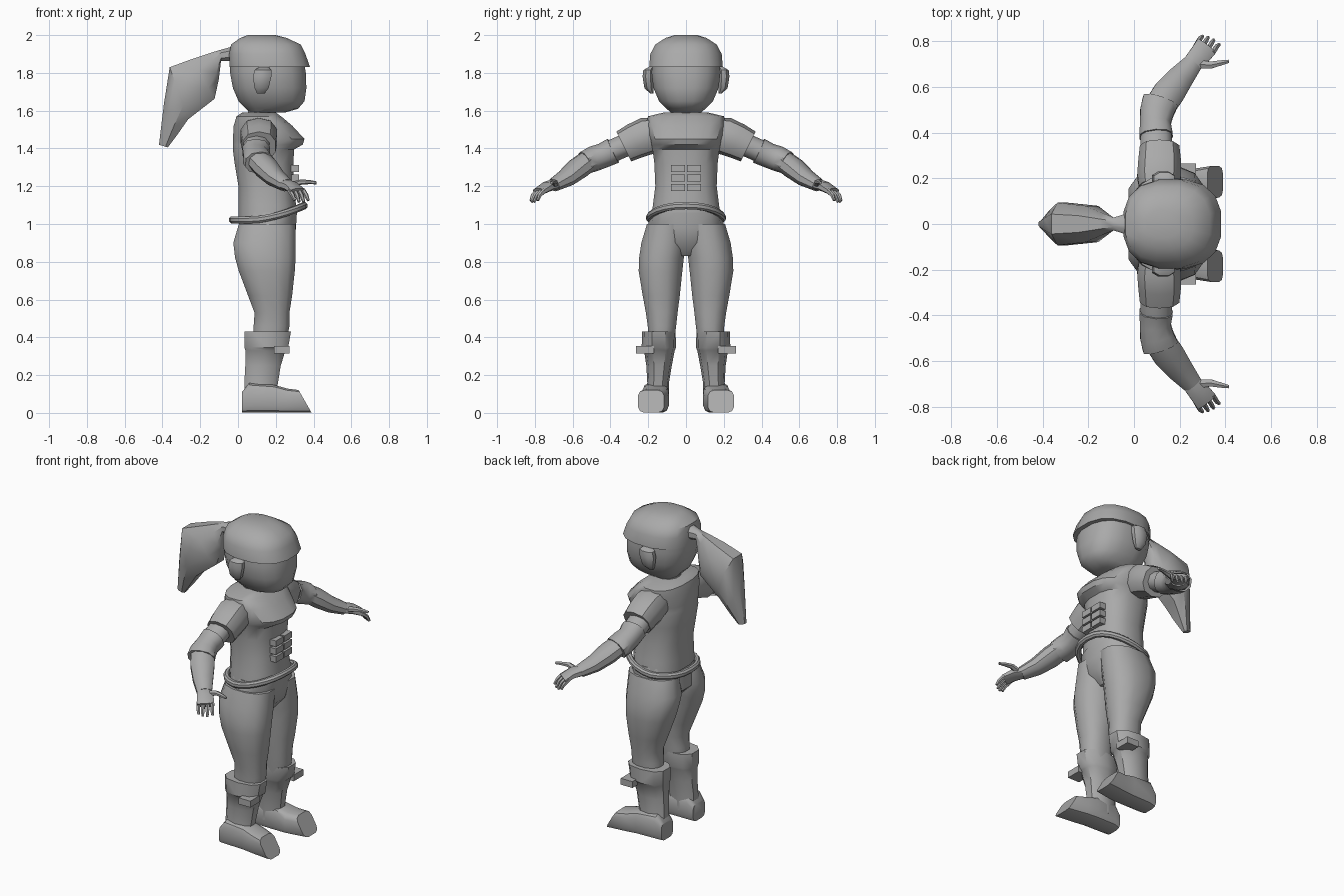
import bpy, bmesh, math
from mathutils import Vector

mat = bpy.data.materials.new("plain grey")
mat.diffuse_color = (0.4, 0.4, 0.4, 1)


def ring(c, u, v, n, p):
    """Superellipse ring of n points around c, with half axes u and v."""
    pts = []
    for i in range(n):
        a = 2 * math.pi * (i + 0.5) / n
        ca, sa = math.cos(a), math.sin(a)
        pts.append(Vector(c) + Vector(u) * math.copysign(abs(ca) ** (2 / p), ca)
                   + Vector(v) * math.copysign(abs(sa) ** (2 / p), sa))
    return pts


def loft(name, rings, side=1, closed=False, angle=40):
    """Skin a list of equal rings, capped at both ends unless closed."""
    bm = bmesh.new()
    vs = [[bm.verts.new((q.x, q.y * side, q.z)) for q in r] for r in rings]
    n = len(vs[0])
    pairs = list(zip(vs, vs[1:])) + ([(vs[-1], vs[0])] if closed else [])
    for a, b in pairs:
        for i in range(n):
            j = (i + 1) % n
            bm.faces.new((a[i], a[j], b[j], b[i]))
    if not closed:
        bm.faces.new(vs[0])
        bm.faces.new(vs[-1])
    bmesh.ops.recalc_face_normals(bm, faces=bm.faces)
    me = bpy.data.meshes.new(name)
    bm.to_mesh(me)
    bm.free()
    me.materials.append(mat)
    ob = bpy.data.objects.new(name, me)
    bpy.context.collection.objects.link(ob)
    bpy.ops.object.select_all(action='DESELECT')
    ob.select_set(True)
    bpy.context.view_layer.objects.active = ob
    bpy.ops.object.shade_smooth_by_angle(angle=math.radians(angle))
    return ob


def stack(name, rows, n=14, p=2.4, side=1, angle=40):
    """Loft of level rings, each given as (z, x0, x1, y0, y1)."""
    loft(name, [ring(((a + b) / 2, (c + d) / 2, z), ((b - a) / 2, 0, 0),
                     (0, (d - c) / 2, 0), n, p) for z, a, b, c, d in rows], side, False, angle)


def limb(name, rows, n=10, p=2.2, side=1, angle=40):
    """Loft along a path, rows (x, y, z, level radius, upright radius)."""
    cs = [Vector(r[:3]) for r in rows]
    rings = []
    for i, r in enumerate(rows):
        d = (cs[min(i + 1, len(cs) - 1)] - cs[max(i - 1, 0)]).normalized()
        u = d.cross(Vector((0, 0, 1))).normalized()
        rings.append(ring(cs[i], u * r[3], u.cross(d) * r[4], n, p))
    loft(name, rings, side, False, angle)


def box(name, x0, x1, y0, y1, z0, z1, side=1):
    r = [[Vector((x, y, z)) for x, y in ((x0, y0), (x1, y0), (x1, y1), (x0, y1))] for z in (z0, z1)]
    loft(name, r, side, False, 30)


def sym(z, a, b, h):
    return (z, a, b, -h, h)


# head and neck
stack("head", [sym(1.59, .06, .25, .08), sym(1.61, .04, .32, .105), sym(1.65, .0, .355, .145),
               sym(1.72, -.03, .365, .175), sym(1.80, -.045, .362, .185),
               sym(1.87, -.045, .35, .18)], 16, 2.5)
stack("neck", [sym(1.53, .04, .21, .09), sym(1.57, .05, .20, .08), sym(1.64, .05, .21, .08)], 12, 2.1)

# hair cap with overhanging fringe
stack("hair_cap", [sym(1.83, -.048, .385, .198), sym(1.90, -.05, .36, .192),
                   sym(1.95, -.04, .335, .165), sym(1.985, .01, .26, .11),
                   sym(2.0, .05, .20, .06)], 16, 2.5)

# ponytail: top and bottom edge points plus half width
tail = [(-.0, 1.95, .0, 1.86, .06), (-.09, 1.925, -.09, 1.86, .03), (-.15, 1.91, -.10, 1.76, .05),
        (-.25, 1.88, -.12, 1.655, .085), (-.365, 1.84, -.26, 1.545, .10),
        (-.395, 1.64, -.32, 1.465, .06), (-.42, 1.42, -.37, 1.405, .018)]
loft("ponytail", [ring(((a + c) / 2, 0, (b + d) / 2), ((a - c) / 2, 0, (b - d) / 2),
                       (0, h, 0), 8, 2.3) for a, b, c, d, h in tail])

# shirt, with the mantle standing proud of the chest
stack("shirt", [sym(1.03, 0, .31, .185), sym(1.10, .0, .31, .178), sym(1.20, .0, .295, .165),
                sym(1.32, -.02, .295, .17), sym(1.395, -.03, .30, .18), sym(1.42, -.03, .345, .185),
                sym(1.45, -.03, .355, .19), sym(1.52, -.025, .29, .21), sym(1.57, -.01, .23, .205),
                sym(1.59, .02, .20, .12)], 16, 2.5, angle=35)

# stomach pads
for s in (1, -1):
    for i in range(3):
        z = 1.175 + i * .05
        box("stomach_pad", .26, .322, .006, .08, z, z + .038, s)

# belt, rising at the front
belt = []
for i in range(24):
    a = 2 * math.pi * i / 24
    ca, sa = math.cos(a), math.sin(a)
    x, y = .16 + .19 * ca, .195 * math.copysign(abs(sa) ** .85, sa)
    z = 1.022 + .075 * max(0, (x - .08) / .27) ** 1.6
    belt.append(ring((x, y, z), Vector((ca, sa, 0)) * .018, (0, 0, .02), 8, 2.2))
loft("belt", belt, closed=True)

# hips
stack("hips", [sym(.83, .06, .24, .05), sym(.90, -.01, .30, .15), sym(.98, 0, .31, .205),
               sym(1.06, .01, .315, .185)], 14, 2.4)

for s in (1, -1):
    # ear
    stack("ear", [(1.69, .10, .14, .17, .19), (1.72, .085, .165, .17, .222), (1.78, .075, .18, .17, .232),
                  (1.815, .085, .18, .17, .228), (1.83, .11, .165, .17, .20)], 8, 2.2, s)

    # trouser leg
    stack("trouser_leg", [(.38, .08, .26, .06, .20), (.46, .08, .275, .05, .205), (.53, .085, .275, .042, .215),
                          (.62, .05, .29, .03, .232), (.75, .0, .305, .016, .254),
                          (.82, -.02, .31, .008, .252), (.90, -.03, .31, -.01, .24),
                          (1.0, .0, .31, -.01, .21)], 12, 2.3, s)

    # boot shaft with cuff
    stack("boot_shaft", [(.06, .03, .20, .09, .215), (.16, .03, .215, .09, .205), (.25, .035, .23, .075, .21),
                         (.33, .035, .255, .06, .222), (.345, .03, .27, .053, .235),
                         (.43, .03, .285, .055, .232)], 10, 2.6, s)

    # foot, running forward and slightly outward
    foot = [(.02, .16, .06, .11), (.06, .16, .07, .16), (.19, .162, .072, .15),
            (.26, .168, .075, .13), (.355, .185, .07, .122)]
    loft("foot", [ring((x, y, h / 2), (0, w, 0), (.035 * (x > .3) * -1, 0, h / 2), 12, 4)
                  for x, y, w, h in foot], s)

    # boot clasp
    box("boot_clasp", .19, .272, .17, .265, .315, .355, s)

    # sleeve
    limb("sleeve", [(.11, .15, 1.475, .09, .09), (.11, .21, 1.465, .10, .10), (.112, .27, 1.44, .097, .095),
                    (.112, .33, 1.41, .09, .088)], 10, 2.4, s)

    # upper arm
    limb("upper_arm", [(.10, .28, 1.435, .07, .06), (.097, .36, 1.40, .072, .06),
                       (.097, .45, 1.36, .065, .06), (.11, .53, 1.325, .06, .055)], 10, 2.2, s)

    # elbow guard
    limb("elbow_guard", [(.097, .385, 1.388, .076, .07), (.093, .44, 1.362, .07, .066),
                         (.10, .49, 1.345, .077, .068), (.115, .535, 1.325, .082, .062)], 10, 2.3, s)

    # forearm
    limb("forearm", [(.11, .51, 1.34, .07, .055), (.15, .57, 1.295, .072, .058), (.20, .635, 1.242, .06, .048),
                     (.255, .70, 1.205, .045, .035)], 10, 2.2, s)

    # palm
    limb("palm", [(.24, .685, 1.212, .042, .03), (.285, .735, 1.198, .05, .026),
                  (.318, .778, 1.172, .053, .018)], 8, 2.5, s)

    # fingers and thumb
    for k in (-1.5, -.5, .5, 1.5):
        dx, dy = k * .024, -k * .012
        tip = .008 * abs(k)
        limb("finger", [(.308 + dx, .765 + dy, 1.18, .012, .014), (.325 + dx, .793 + dy, 1.152, .012, .012),
                        (.336 + dx, .815 + dy - tip, 1.112 + tip, .008, .008)], 6, 2, s)
    limb("thumb", [(.28, .70, 1.205, .022, .018), (.335, .695, 1.222, .018, .014),
                   (.38, .705, 1.222, .013, .011), (.415, .712, 1.218, .008, .008)], 6, 2, s)
